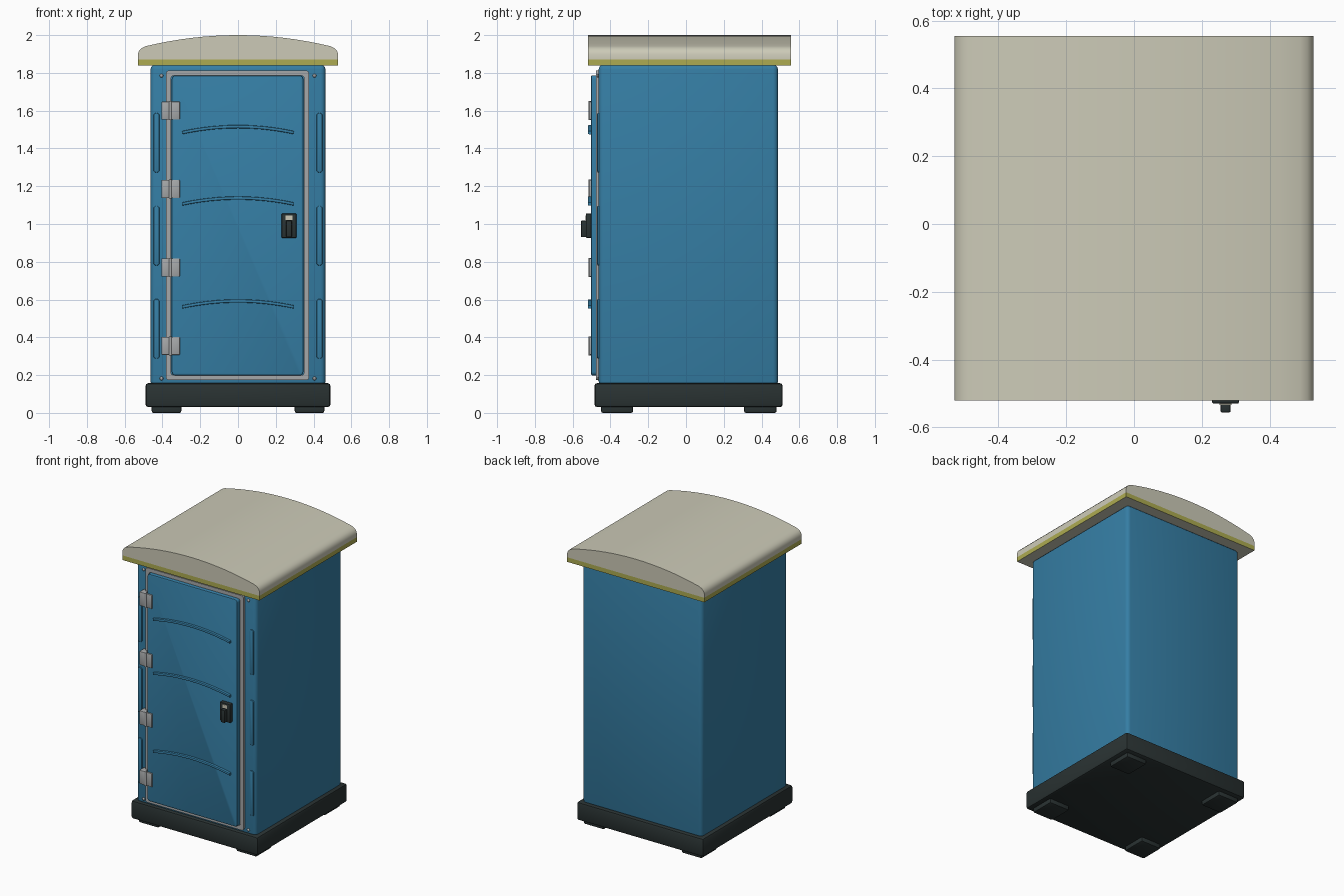
import bpy, bmesh, math
from mathutils import Vector

cube = bpy.data.objects.get("Cube")
if cube:
    bpy.data.objects.remove(cube, do_unlink=True)


def material(name, srgb):
    colour = [(c / 255) ** 2.2 for c in srgb] + [1]
    m = bpy.data.materials.new(name)
    m.use_nodes = True
    m.diffuse_color = colour
    node = next(n for n in m.node_tree.nodes if n.type == 'BSDF_PRINCIPLED')
    node.inputs["Base Color"].default_value = colour
    return m


BLUE = material("blue plastic", (56, 125, 163))
BEIGE = material("beige roof", (203, 201, 182))
YELLOW = material("yellow trim", (172, 170, 82))
BLACK = material("black plastic", (46, 54, 54))
GREY = material("grey metal", (165, 167, 168))


def finish(bm, name, mat, smooth=True):
    bmesh.ops.recalc_face_normals(bm, faces=bm.faces)
    me = bpy.data.meshes.new(name)
    bm.to_mesh(me)
    bm.free()
    ob = bpy.data.objects.new(name, me)
    bpy.context.collection.objects.link(ob)
    me.materials.append(mat)
    if smooth:
        bpy.ops.object.select_all(action='DESELECT')
        ob.select_set(True)
        bpy.context.view_layer.objects.active = ob
        bpy.ops.object.shade_smooth_by_angle(angle=math.radians(35))
    return ob


def box(name, mat, x, y, z, bevel=0.0, segments=2):
    """Box from ranges on each axis, with all edges rounded."""
    bm = bmesh.new()
    bmesh.ops.create_cube(bm, size=1)
    lo, hi = Vector((x[0], y[0], z[0])), Vector((x[1], y[1], z[1]))
    for v in bm.verts:
        v.co = (lo + hi) / 2 + v.co * (hi - lo)
    if bevel:
        bmesh.ops.bevel(bm, geom=bm.edges[:], offset=bevel, segments=segments,
                        profile=0.5, affect='EDGES')
    return finish(bm, name, mat)


def rounded_rect(w0, w1, z0, z1, r, steps=4):
    """Outline of a rounded rectangle in x and z."""
    pts = []
    corners = [(w1 - r, z1 - r), (w0 + r, z1 - r), (w0 + r, z0 + r), (w1 - r, z0 + r)]
    for i, (cx, cz) in enumerate(corners):
        for k in range(steps + 1):
            a = math.pi / 2 * (i + k / steps)
            pts.append((cx + r * math.cos(a), cz + r * math.sin(a)))
    return pts


def extrude(name, mat, pts, y0, y1, bevel=0.0):
    """Extrude an x, z outline along y; y0 is the front, which may be bevelled."""
    bm = bmesh.new()
    face = bm.faces.new([bm.verts.new((x, y0, z)) for x, z in pts])
    res = bmesh.ops.extrude_face_region(bm, geom=[face], use_keep_orig=True)
    for v in res["geom"]:
        if isinstance(v, bmesh.types.BMVert):
            v.co.y = y1
    bmesh.ops.recalc_face_normals(bm, faces=bm.faces)
    if bevel:
        edges = [e for e in bm.edges if all(abs(v.co.y - y0) < 1e-6 for v in e.verts)]
        bmesh.ops.bevel(bm, geom=edges, offset=bevel, segments=2, profile=0.5, affect='EDGES')
    return finish(bm, name, mat)


# Base tray and feet
box("base", BLACK, (-.49, .49), (-.485, .512), (.03, .158), .016)
for side, xr in (("right", (-.457, -.3)), ("left", (.3, .457))):
    for end, yr in (("front", (-.45, -.28)), ("back", (.307, .48))):
        box(f"{end}_{side}_foot", BLACK, xr, yr, (0, .05), .01)

# Cabin walls
box("cabin", BLUE, (-.463, .463), (-.462, .487), (.14, 1.845), .026, 3)

# Roof trim, with a beige underside
trim = box("roof_trim", YELLOW, (-.53, .53), (-.52, .555), (1.84, 1.872))
trim.data.materials.append(BEIGE)
for p in trim.data.polygons:
    if p.normal.z < -0.5:
        p.material_index = 1

# Domed roof: shallow arch with rounded shoulders
half = [(.53, 1.872), (.53, 1.9), (.524, 1.917), (.511, 1.931), (.49, 1.941)]
arch = [(.49 * k / 8, 2 - .059 * (k / 8) ** 2) for k in range(7, 0, -1)]
right_half = half + arch
profile = right_half + [(0, 2)] + [(-x, z) for x, z in reversed(right_half)]
extrude("roof", BEIGE, profile, -.52, .555)

# Door frame ring
bm = bmesh.new()
loops = []
for y in (-.477, -.45):
    for inset, r in ((0, .015), (.027, .012)):
        pts = rounded_rect(-.381 + inset, .376 - inset, .173 + inset, 1.812 - inset, r)
        loops.append([bm.verts.new((x, y, z)) for x, z in pts])
n = len(loops[0])
for a, b in ((0, 1), (1, 3), (3, 2), (2, 0)):
    for i in range(n):
        j = (i + 1) % n
        bm.faces.new((loops[a][i], loops[a][j], loops[b][j], loops[b][i]))
finish(bm, "door_frame", GREY)

# Door leaf
extrude("door", BLUE, rounded_rect(-.351, .346, .198, 1.787, .02), -.503, -.455, .008)

# Arched ribs on the door
for i, z in enumerate((.552, 1.097, 1.475)):
    xs = [-.297 + .594 * k / 16 for k in range(17)]
    low = [(x, z + .032 * (1 - (x / .297) ** 2)) for x in xs]
    high = [(x, zz + .017) for x, zz in reversed(low)]
    extrude(f"door_rib_{i + 1}", BLUE, low + high, -.519, -.49, .005)

# Hinges: two leaves and a pin barrel
for i in range(4):
    z = .355 + .415 * i
    box(f"hinge_{i + 1}_frame_leaf", GREY, (-.405, -.362), (-.512, -.455), (z - .048, z + .048), .004)
    box(f"hinge_{i + 1}_door_leaf", GREY, (-.354, -.308), (-.512, -.495), (z - .048, z + .048), .004)
    bm = bmesh.new()
    bmesh.ops.create_cone(bm, cap_ends=True, segments=12, radius1=.008, radius2=.008, depth=.1)
    bmesh.ops.translate(bm, verts=bm.verts, vec=(-.358, -.508, z))
    finish(bm, f"hinge_{i + 1}_pin", GREY)

# Door latch
box("latch_plate", BLACK, (.23, .31), (-.53, -.495), (.926, 1.056), .006)
box("latch_grip", BLACK, (.255, .285), (-.556, -.52), (.93, 1.018), .005)
box("latch_indicator", BEIGE, (.252, .288), (-.533, -.525), (1.022, 1.046))

# Corner bolts and raised ribs beside the door
for side, s in (("right", -1), ("left", 1)):
    for level, z in (("lower", .182), ("upper", 1.785)):
        bm = bmesh.new()
        bmesh.ops.create_uvsphere(bm, u_segments=12, v_segments=6, radius=.01)
        bmesh.ops.translate(bm, verts=bm.verts, vec=(s * .405, -.462, z))
        finish(bm, f"{level}_{side}_bolt", GREY)
    for i, z in enumerate((.445, .938, 1.43)):
        x0, x1 = sorted((s * .416, s * .447))
        extrude(f"{side}_wall_rib_{i + 1}", BLUE,
                rounded_rect(x0, x1, z - .158, z + .158, .014), -.47, -.44, .005)
